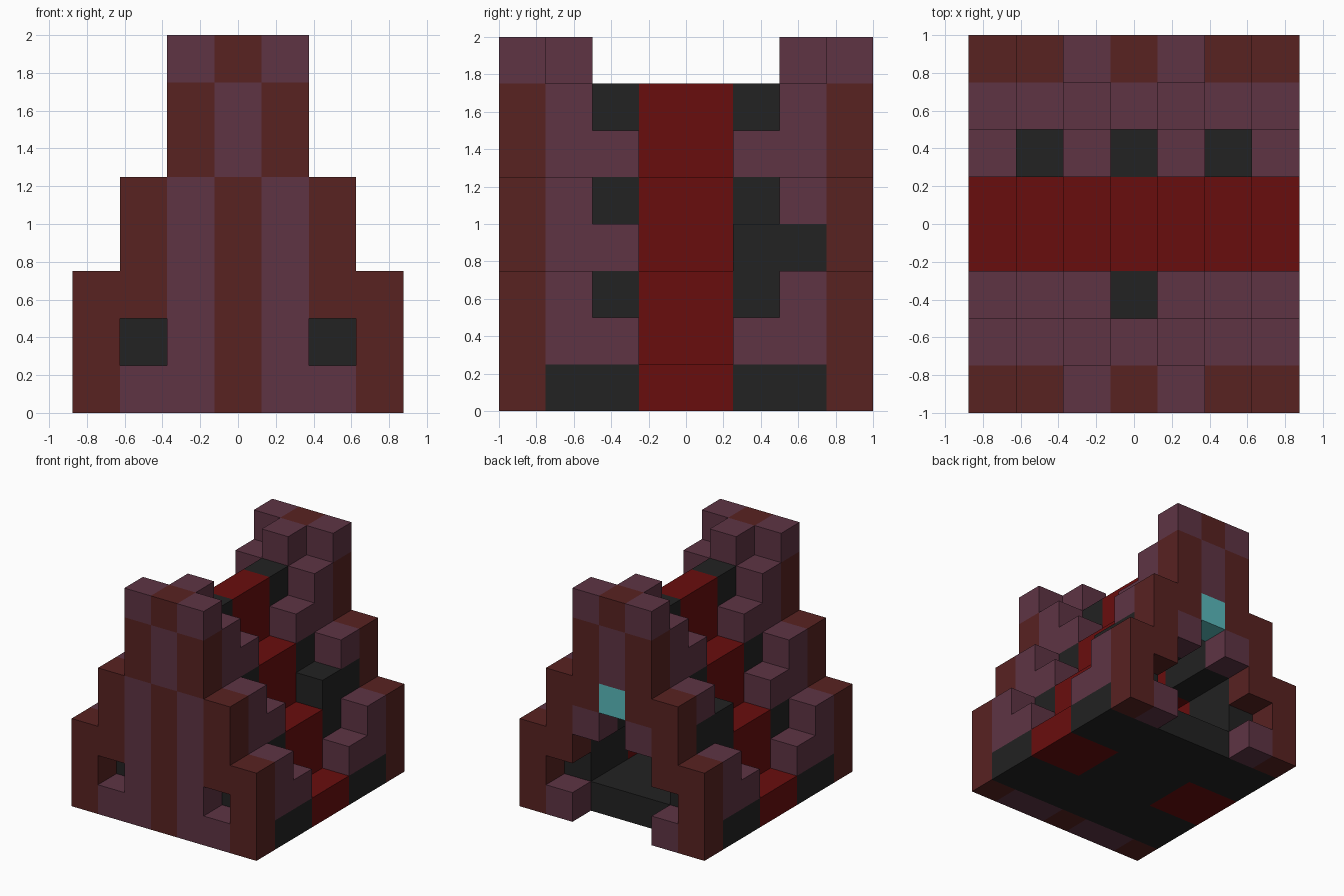
import bpy
import bmesh
from mathutils import Vector

cube = bpy.data.objects.get("Cube")
if cube:
    bpy.data.objects.remove(cube, do_unlink=True)

CELL = 0.25
DEPTH = 8                       # cells from front to back
FRONT, BACK = 0, DEPTH - 1


def material(name, rgb):
    """Flat colour given as 0-255 display values."""
    lin = [((c / 255 + 0.055) / 1.055) ** 2.4 for c in rgb]
    m = bpy.data.materials.new(name)
    m.use_nodes = True
    m.diffuse_color = (*lin, 1)
    m.node_tree.nodes["Principled BSDF"].inputs["Base Color"].default_value = (*lin, 1)
    return m


MATS = {
    "brown": material("red_brown_wood", (88, 34, 33)),
    "plum": material("plum_planks", (94, 52, 68)),
    "dark": material("charcoal_stone", (34, 34, 34)),
    "red": material("deep_red", (105, 13, 13)),
    "glass": material("teal_glass", (90, 186, 188)),
}
NAMES = list(MATS)
cells = {}                      # (x, y, z) block -> (part, colour)


def fill(part, colour, out, rows, levels):
    """Fill blocks on both sides; out = distance from the ridge line."""
    for a in out:
        for y in rows:
            for z in levels:
                for x in (-a, a):
                    cells[x, y, z] = (part, colour)


def carve(out, rows, levels):
    for a in out:
        for y in rows:
            for z in levels:
                for x in (-a, a):
                    cells.pop((x, y, z), None)


# Floor slab
inner = range(1, DEPTH - 1)
fill("floor", "dark", range(4), inner, [0])

# Stepped roof shell: two blocks per step, with a red band across the middle
middle = (3, 4)
for a in range(3):
    low = 5 - 2 * a
    fill("roof_shell", "dark", [a], inner, (low, low + 1))
    fill("roof_band", "red", [a], middle, (low, low + 1))
fill("roof_band", "red", (2, 3), middle, [0])

# Plum trim stepping up toward both gables
for end, near in ((1, 2), (6, 5)):
    for a in (1, 2, 3):
        low = 7 - 2 * a
        fill("roof_trim", "plum", [a], [end], (low, low + 1))
        fill("roof_trim", "plum", [a], [near], [low])
    fill("roof_trim", "plum", [0], [end], [7])
fill("roof_shell", "dark", [2], (5, 6), [3])

# Gable walls
for part, y in (("front_wall", FRONT), ("back_wall", BACK)):
    for a, height in enumerate((8, 8, 5, 3)):
        fill(part, "brown", [a], [y], range(height))
    fill(part, "plum", [1], [y], range(5))
    fill(part, "plum", [2], [y], [0])
    fill(part, "plum", [0], [y], (5, 6))
    fill(part, "plum", [1], [y], [7])
    carve([2], [y], [1])        # small side openings

# Doorway and window in the back wall
fill("back_wall", "brown", [1], [BACK], [4])
carve((0, 1), [BACK], range(3))
carve([0], [BACK], [3])
fill("window", "glass", [0], [BACK], [4])


def build(part):
    """Make one mesh from the exposed block faces of a part."""
    bm = bmesh.new()
    for pos, (owner, colour) in cells.items():
        if owner != part:
            continue
        centre = Vector(pos) + Vector((0, 0.5 - DEPTH / 2, 0.5))
        for axis in range(3):
            for sign in (-1, 1):
                n = Vector((0, 0, 0))
                n[axis] = sign
                if tuple(int(p + d) for p, d in zip(pos, n)) in cells:
                    continue
                u = Vector((0, 0, 0))
                u[(axis + 1) % 3] = 0.5
                v = n.cross(u)
                mid = centre + n / 2
                ring = (mid - u - v, mid + u - v, mid + u + v, mid - u + v)
                face = bm.faces.new([bm.verts.new(p * CELL) for p in ring])
                face.material_index = NAMES.index(colour)
    bmesh.ops.remove_doubles(bm, verts=bm.verts, dist=0.001)
    mesh = bpy.data.meshes.new(part)
    bm.to_mesh(mesh)
    bm.free()
    for m in MATS.values():
        mesh.materials.append(m)
    bpy.context.collection.objects.link(bpy.data.objects.new(part, mesh))


for part in sorted({owner for owner, _ in cells.values()}):
    build(part)
